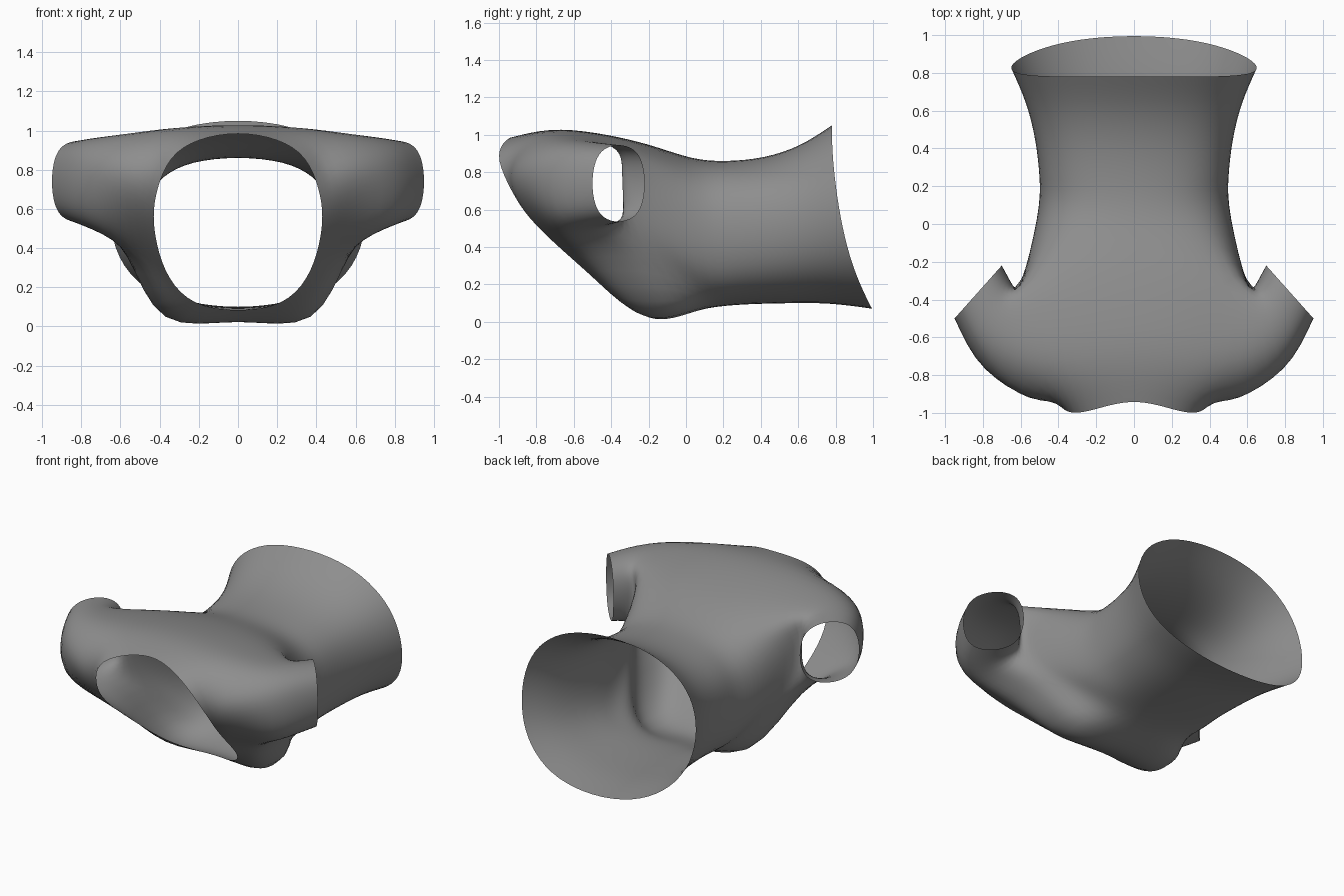
import bpy, bmesh, math
from mathutils import Vector

if "Cube" in bpy.data.objects:
    bpy.data.objects.remove(bpy.data.objects["Cube"])


def spow(v, p):
    return math.copysign(abs(v) ** p, v)


def torso_ring(w, z0, z1, y_top, y_bot, p):
    """Half ring of nine points, from top centre round to bottom centre."""
    pts = []
    for k in range(9):
        a = math.pi * k / 8
        c, s = math.cos(a), round(math.sin(a), 6)
        pts.append((w * spow(s, p), y_top + (y_bot - y_top) * ((1 - c) / 2) ** 2.2,
                    (z0 + z1) / 2 + (z1 - z0) / 2 * spow(c, p)))
    return pts


def sleeve_ring(cx, cy, cz, hx, hy, v):
    """Twelve points in the order of the armhole loop."""
    pts = []
    for i in range(12):
        a = math.radians((i - 2) * 30)
        c, s = spow(round(math.cos(a), 6), 0.85), spow(round(math.sin(a), 6), 0.85)
        pts.append((cx + hx * c, cy + hy * c, cz - v * s))
    return pts


# Half sections: neck edge, shoulder front, mid armhole, armpit
neck = [(0, -.935, .985), (.2, -.98, .95), (.34, -1.0, .86), (.41, -.93, .70), (.43, -.84, .56),
        (.41, -.69, .41), (.35, -.51, .25), (.22, -.37, .12), (0, -.30, .085)]
shoulder = [(0, -.72, 1.03), (.24, -.76, 1.02), (.46, -.80, .985), (.54, -.945, .82), (.55, -.88, .64),
            (.53, -.73, .48), (.50, -.55, .35), (.35, -.31, .06), (0, -.21, .05)]
armhole = [(0, -.48, 1.01), (.27, -.50, 1.005), (.52, -.55, .98), None, None,
           None, (.56, -.40, .39), (.38, -.18, .0), (0, -.12, .045)]
armpit = [(0, -.2, .95), (.28, -.22, .945), (.53, -.28, .92), (.595, -.33, .82), (.60, -.34, .70),
          (.595, -.31, .56), (.54, -.21, .36), (.39, -.03, .035), (0, .01, .065)]
sections = [neck, shoulder, armhole, armpit,
            torso_ring(.51, .075, .875, .03, .13, .8),
            torso_ring(.503, .092, .862, .22, .32, .8),
            torso_ring(.525, .097, .882, .42, .54, .82),
            torso_ring(.575, .097, .945, .61, .77, .86),
            torso_ring(.65, .07, 1.05, .78, .995, .9)]
sleeves = [sleeve_ring(.725, -.54, .725, .075, -.24, .24),
           sleeve_ring(.825, -.36, .74, .125, -.14, .205)]
loop = [(1, 2), (1, 3), (1, 4), (1, 5), (1, 6), (2, 6), (3, 6), (3, 5), (3, 4), (3, 3), (3, 2), (2, 2)]

# Cage of the garment, both sides
bm = bmesh.new()
for side in (1, -1):
    grid = [[bm.verts.new((p[0] * side, p[1], p[2])) if p else None for p in sec] for sec in sections]
    for r in range(len(grid) - 1):
        for k in range(8):
            if r in (1, 2) and 2 <= k < 6:
                continue  # armhole
            q = [grid[r][k], grid[r][k + 1], grid[r + 1][k + 1], grid[r + 1][k]]
            bm.faces.new(q if side > 0 else q[::-1])
    prev = [grid[r][k] for r, k in loop]
    for ring in sleeves:
        cur = [bm.verts.new((x * side, y, z)) for x, y, z in ring]
        for i in range(12):
            j = (i + 1) % 12
            q = [prev[i], prev[j], cur[j], cur[i]]
            bm.faces.new(q if side > 0 else q[::-1])
        prev = cur
bmesh.ops.remove_doubles(bm, verts=bm.verts[:], dist=0.0005)
bmesh.ops.recalc_face_normals(bm, faces=bm.faces[:])

# Push the cage out to offset the shrinkage of the subdivision
moves = []
for v in bm.verts:
    edges = [e for e in v.link_edges if e.is_boundary] if v.is_boundary else v.link_edges[:]
    avg = sum((e.other_vert(v).co for e in edges), Vector()) / len(edges)
    moves.append((v, (v.co - avg) * (0.33 if v.is_boundary else 0.5)))
for v, d in moves:
    v.co += d

mesh = bpy.data.meshes.new("shirt_body")
bm.to_mesh(mesh)
bm.free()
for poly in mesh.polygons:
    poly.use_smooth = True
shirt = bpy.data.objects.new("shirt_body", mesh)
bpy.context.collection.objects.link(shirt)

grey = bpy.data.materials.new("cloth_grey")
grey.diffuse_color = (0.27, 0.27, 0.27, 1)
grey.use_nodes = True
grey.node_tree.nodes["Principled BSDF"].inputs["Base Color"].default_value = grey.diffuse_color
mesh.materials.append(grey)

sub = shirt.modifiers.new("smooth_cloth", 'SUBSURF')
sub.levels = 2
sub.render_levels = 2
